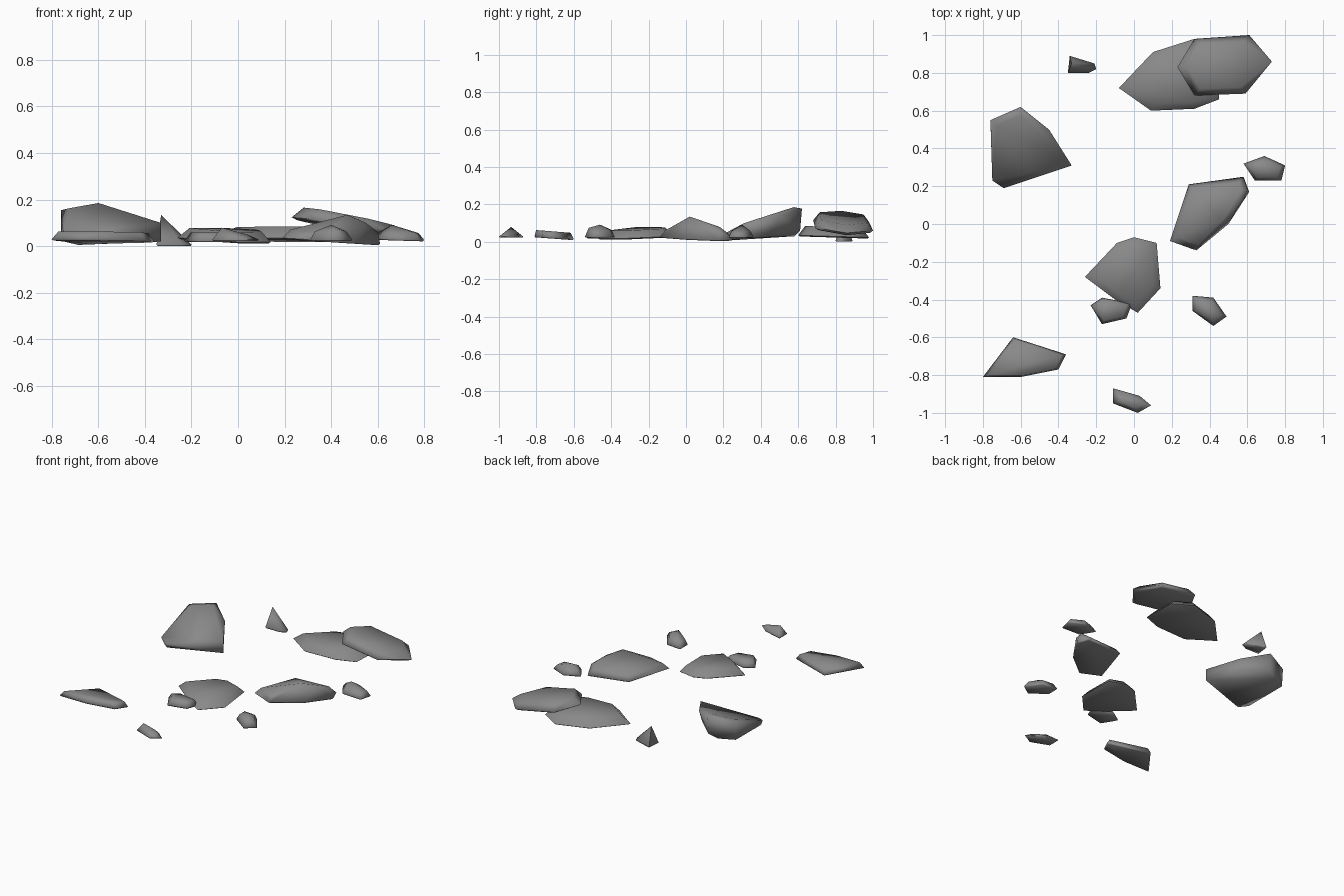
import bpy
import bmesh
import math
from mathutils import Vector

# Remove only the default cube
default_cube = bpy.data.objects.get("Cube")
if default_cube:
    bpy.data.objects.remove(default_cube, do_unlink=True)

# Single stone colour
stone = bpy.data.materials.new("grey_stone")
stone.use_nodes = True
stone_colour = (.25, .25, .25, 1)
stone.diffuse_color = stone_colour
shader = next(n for n in stone.node_tree.nodes if n.type == "BSDF_PRINCIPLED")
shader.inputs["Base Color"].default_value = stone_colour
shader.inputs["Roughness"].default_value = .9


def rock(name, outline, rim, lift=.04, top=.78, depth=.006, bottom=.95,
         tilt=(0, 0), corners=()):
    """Convex rock: wide tilted rim, inset crown, shallow underside, extra corners."""
    points = [Vector((x, y, 0)) for x, y in outline]
    centre = sum(points, Vector()) / len(points)
    bm = bmesh.new()
    for point in points:
        offset = point - centre
        height = rim + offset.x * tilt[0] + offset.y * tilt[1]
        for scale, rise in ((1, 0), (top, lift), (bottom, -depth)):
            spot = centre + offset * scale
            bm.verts.new((spot.x, spot.y, height + rise))
    for corner in corners:
        bm.verts.new(corner)
    hull = bmesh.ops.convex_hull(bm, input=list(bm.verts))
    unused = set(hull["geom_interior"]) | set(hull["geom_unused"])
    loose = [v for v in unused if isinstance(v, bmesh.types.BMVert) and v.is_valid]
    bmesh.ops.delete(bm, geom=loose, context="VERTS")
    bmesh.ops.dissolve_limit(bm, angle_limit=.02, verts=list(bm.verts), edges=list(bm.edges))
    bmesh.ops.recalc_face_normals(bm, faces=list(bm.faces))
    # Soft crown, crisp lower rim
    for face in bm.faces:
        face.smooth = True
    for edge in bm.edges:
        edge.smooth = edge.calc_face_angle(0) < math.radians(85)
    mesh = bpy.data.meshes.new(name)
    bm.to_mesh(mesh)
    bm.free()
    mesh.materials.append(stone)
    obj = bpy.data.objects.new(name, mesh)
    bpy.context.scene.collection.objects.link(obj)


# Large slabs at the back, one leaning over the other
rock("back_lower_slab",
     [(-.08, .72), (.1, .91), (.32, .98), (.45, .9), (.45, .66), (.32, .61), (.09, .6)],
     rim=.03, lift=.05, tilt=(0, -.03))
rock("back_leaning_slab",
     [(.23, .83), (.32, .98), (.61, 1), (.73, .86), (.59, .69), (.32, .68)],
     rim=.088, lift=.042, depth=.012, bottom=.9, tilt=(-.15, -.04))

# Tall boulder sloping down to the front, with a steep back
rock("sloping_boulder",
     [(-.76, .55), (-.6, .62), (-.45, .5), (-.33, .31), (-.69, .19), (-.75, .23)],
     rim=.105, lift=.008, top=.8, depth=.03, tilt=(0, .33),
     corners=[(-.76, .54, .035), (-.6, .61, .06), (-.65, .58, .03), (-.46, .48, .06),
              (-.33, .31, .02), (-.33, .31, .1), (-.7, .2, .02), (-.74, .24, .025)])

# Medium slabs around the middle and front
rock("centre_slab",
     [(-.26, -.28), (-.09, -.1), (0, -.07), (.12, -.1), (.14, -.34), (.02, -.47), (-.1, -.4)],
     rim=.028, lift=.042, tilt=(-.04, .04))
rock("peaked_slab",
     [(.19, -.09), (.29, .21), (.58, .25), (.61, .17), (.5, 0), (.33, -.14)],
     rim=.022, lift=.035, top=.85, tilt=(-.06, 0),
     corners=[(.47, .02, .135), (.55, .09, .1), (.57, .18, .08), (.6, .18, .06)])
rock("front_slab",
     [(-.8, -.81), (-.64, -.6), (-.36, -.69), (-.4, -.77), (-.6, -.81)],
     rim=.025, lift=.033, top=.88, tilt=(0, -.07))

# Small loose stones
rock("left_stone",
     [(.58, .32), (.69, .36), (.8, .31), (.78, .23), (.64, .23)],
     rim=.03, lift=.03, top=.75, tilt=(-.03, 0), corners=[(.66, .3, .092)])
rock("front_left_stone",
     [(.31, -.38), (.42, -.39), (.49, -.49), (.42, -.54), (.31, -.46)],
     rim=.028, lift=.036, top=.75, corners=[(.4, -.46, .092), (.42, -.52, .075)])
rock("tucked_stone",
     [(-.23, -.43), (-.17, -.39), (-.01, -.42), (-.04, -.5), (-.17, -.53)],
     rim=.024, lift=.035, top=.75)
rock("front_stone",
     [(-.11, -.87), (.03, -.91), (.09, -.96), (.02, -1), (-.11, -.95)],
     rim=.028, lift=.02, top=.6, corners=[(-.07, -.935, .08)])
rock("back_pointed_stone",
     [(-.35, .8), (-.34, .89), (-.21, .85), (-.2, .82), (-.24, .8)],
     rim=.007, lift=.01, top=.7, corners=[(-.33, .85, .135)])
